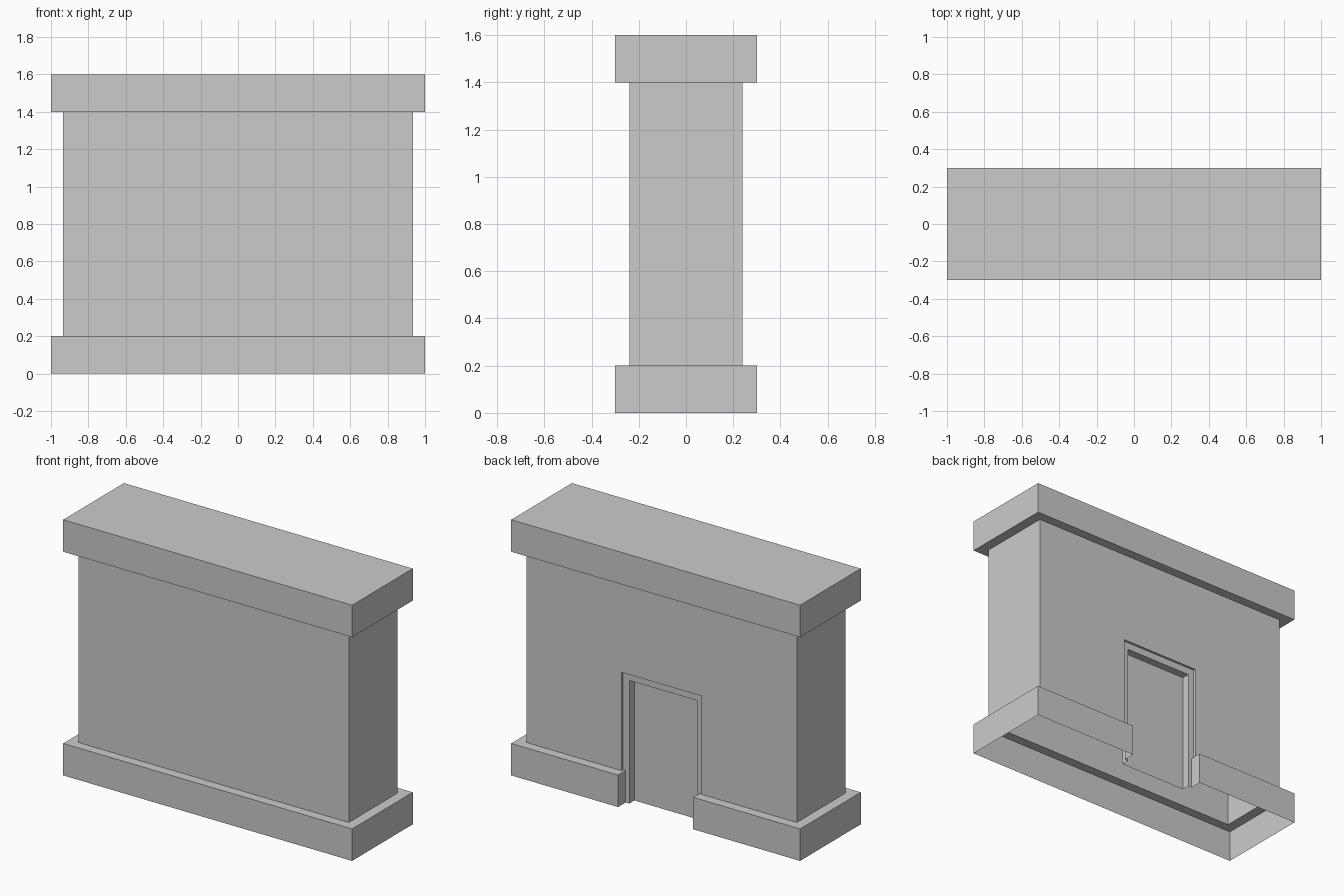
import bpy, bmesh

if "Cube" in bpy.data.objects:
    bpy.data.objects.remove(bpy.data.objects["Cube"])

grey = bpy.data.materials.new("stone grey")
grey.diffuse_color = (0.6, 0.6, 0.6, 1)
grey.use_nodes = True
grey.node_tree.nodes["Principled BSDF"].inputs["Base Color"].default_value = grey.diffuse_color


def make_object(name, bm):
    bmesh.ops.recalc_face_normals(bm, faces=bm.faces)
    mesh = bpy.data.meshes.new(name)
    bm.to_mesh(mesh)
    bm.free()
    mesh.materials.append(grey)
    obj = bpy.data.objects.new(name, mesh)
    bpy.context.collection.objects.link(obj)
    return obj


def stacked_rings(name, rings):
    """Closed solid through rectangles given as (half width, half depth, z)."""
    bm = bmesh.new()
    loops = [[bm.verts.new((sx * x, sy * y, z))
              for sx, sy in ((-1, -1), (1, -1), (1, 1), (-1, 1))]
             for x, y, z in rings]
    for low, high in zip(loops, loops[1:]):
        for i in range(4):
            j = (i + 1) % 4
            bm.faces.new((low[i], low[j], high[j], high[i]))
    bm.faces.new(loops[0])
    bm.faces.new(loops[-1])
    return make_object(name, bm)


def door_cutter(name, half_outline, y_back):
    """Mirrored outline in x and z, pushed out through the back."""
    outline = half_outline + [(-x, z) for x, z in reversed(half_outline)]
    bm = bmesh.new()
    face = bm.faces.new([bm.verts.new((x, y_back, z)) for x, z in outline])
    out = bmesh.ops.extrude_face_region(bm, geom=[face])["geom"]
    moved = [v for v in out if isinstance(v, bmesh.types.BMVert)]
    bmesh.ops.translate(bm, verts=moved, vec=(0, 0.5 - y_back, 0))
    obj = make_object(name, bm)
    obj.hide_render = True
    return obj


# Wall with projecting plinth and cornice
wall = stacked_rings("wall_with_plinth_and_cornice", [
    (1.0, 0.30, 0.0), (1.0, 0.30, 0.2),
    (0.935, 0.24, 0.2), (0.935, 0.24, 1.4),
    (1.0, 0.30, 1.4), (1.0, 0.30, 1.6)])

# Shallow frame recess (through the plinth) and deeper door recess
cutters = [
    door_cutter("frame_cutter", [(0.26, -0.1), (0.26, 0.2), (0.277, 0.2), (0.277, 0.815)], 0.225),
    door_cutter("door_cutter", [(0.235, -0.1), (0.235, 0.77)], 0.175)]

bpy.context.view_layer.objects.active = wall
for cutter in cutters:
    mod = wall.modifiers.new(cutter.name, 'BOOLEAN')
    mod.operation = 'DIFFERENCE'
    mod.solver = 'EXACT'
    mod.object = cutter
    bpy.ops.object.modifier_apply(modifier=mod.name)
for cutter in cutters:
    bpy.data.objects.remove(cutter)

# Open underside
bm = bmesh.new()
bm.from_mesh(wall.data)
bottom = [f for f in bm.faces if all(abs(v.co.z) < 1e-4 for v in f.verts)]
bmesh.ops.delete(bm, geom=bottom, context='FACES')
bm.to_mesh(wall.data)
bm.free()
